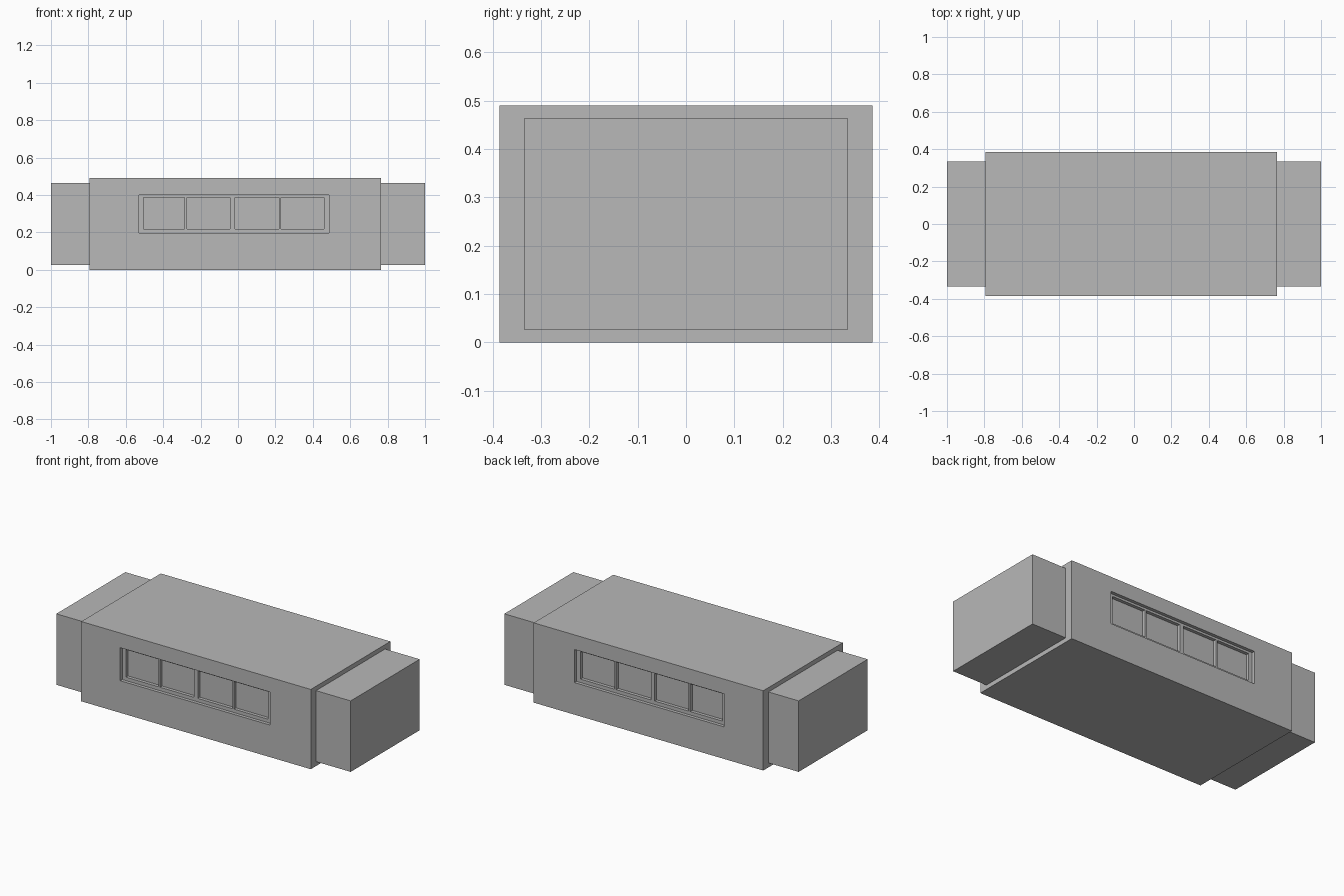
import bpy

cube = bpy.data.objects.get("Cube")
if cube:
    bpy.data.objects.remove(cube, do_unlink=True)

grey = bpy.data.materials.new("plain grey")
grey.use_nodes = True
grey.diffuse_color = (0.48, 0.48, 0.48, 1)
grey.node_tree.nodes["Principled BSDF"].inputs["Base Color"].default_value = (0.48, 0.48, 0.48, 1)


def box(name, x, y, z):
    """Axis-aligned box from (min, max) ranges."""
    bpy.ops.mesh.primitive_cube_add(size=1)
    ob = bpy.context.object
    ob.name = name
    for v in ob.data.vertices:
        v.co = [r[0] if c < 0 else r[1] for c, r in zip(v.co, (x, y, z))]
    ob.data.materials.append(grey)
    return ob


def cut(target, x, y, z):
    """Carve a box-shaped pocket out of the target."""
    cutter = box("cutter", x, y, z)
    cutter.hide_render = True
    mod = target.modifiers.new("pocket", "BOOLEAN")
    mod.operation = "DIFFERENCE"
    mod.solver = "EXACT"
    mod.object = cutter
    bpy.context.view_layer.objects.active = target
    bpy.ops.object.modifier_apply(modifier=mod.name)
    bpy.data.objects.remove(cutter, do_unlink=True)


HALF = 0.386    # half depth of the body
STEP = 0.02     # depth of each window step

# Main body
body = box("main_body", (-0.795, 0.765), (-HALF, HALF), (0, 0.49))

# Stepped window band on the front and back: shallow surround, then four panes
panes = [(-0.505, -0.285), (-0.273, -0.043), (-0.017, 0.218), (0.229, 0.46)]
for side in (-1, 1):
    def pocket(depth):
        return sorted((side * (HALF - depth), side * (HALF + 0.1)))

    cut(body, (-0.53, 0.487), pocket(STEP), (0.197, 0.4))
    for pane in panes:
        cut(body, pane, pocket(2 * STEP), (0.218, 0.387))

# Smaller end blocks
for name, x in (("right_end_block", (-1, -0.79)), ("left_end_block", (0.76, 1))):
    box(name, x, (-0.335, 0.335), (0.027, 0.463))
